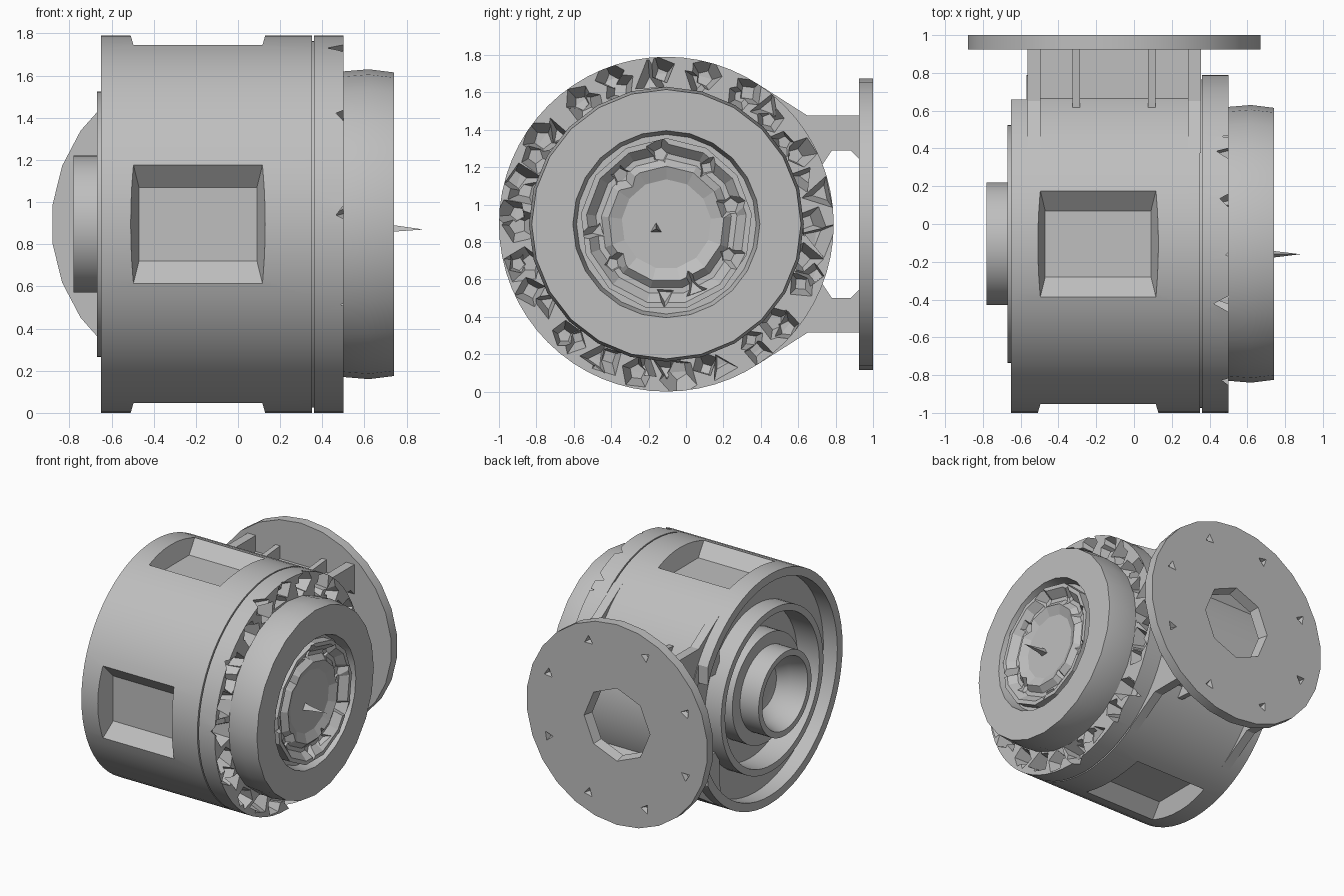
import bpy, bmesh, math, random
from mathutils import Matrix, Vector

random.seed(4)
if "Cube" in bpy.data.objects:
    bpy.data.objects.remove(bpy.data.objects["Cube"], do_unlink=True)

CY, CZ, FX = -0.105, 0.895, -0.105
AXIS = Matrix.Translation((0, CY, CZ))

steel = bpy.data.materials.new("grey_steel")
steel.use_nodes = True
GREY = (0.52, 0.52, 0.52, 1)
steel.diffuse_color = GREY
steel.node_tree.nodes["Principled BSDF"].inputs["Base Color"].default_value = GREY


def finish(name, bm):
    bmesh.ops.recalc_face_normals(bm, faces=bm.faces)
    mesh = bpy.data.meshes.new(name)
    bm.to_mesh(mesh)
    bm.free()
    mesh.materials.append(steel)
    ob = bpy.data.objects.new(name, mesh)
    bpy.context.collection.objects.link(ob)
    return ob


def lathe(name, profile, steps, matrix=AXIS):
    """Revolve (along, radius) points about the local x axis."""
    bm = bmesh.new()
    verts = [bm.verts.new((x, 0, r)) for x, r in profile]
    edges = [bm.edges.new(p) for p in zip(verts, verts[1:])]
    bmesh.ops.spin(bm, geom=verts + edges, cent=(0, 0, 0), axis=(1, 0, 0),
                   angle=math.tau, steps=steps, use_merge=True)
    bmesh.ops.remove_doubles(bm, verts=bm.verts, dist=1e-5)
    bm.transform(matrix)
    return finish(name, bm)


def slab(name, points, x0, x1):
    """Extrude a (y, z) outline along x."""
    bm = bmesh.new()
    face = bm.faces.new([bm.verts.new((x0, y, z)) for y, z in points])
    new = bmesh.ops.extrude_face_region(bm, geom=[face])["geom"]
    bmesh.ops.translate(bm, vec=(x1 - x0, 0, 0),
                        verts=[v for v in new if isinstance(v, bmesh.types.BMVert)])
    return finish(name, bm)


def cut(target, bm):
    cutter = finish("cutter", bm)
    cutter.hide_render = True
    mod = target.modifiers.new("cut", 'BOOLEAN')
    mod.operation, mod.solver, mod.object = 'DIFFERENCE', 'EXACT', cutter
    mod.use_self = True
    bpy.context.view_layer.objects.active = target
    bpy.ops.object.modifier_apply(modifier=mod.name)
    bpy.data.objects.remove(cutter, do_unlink=True)


def chip(target, count, x, radius, size, depth):
    """Cut a circle of uneven faceted sockets into a face square to x."""
    bm = bmesh.new()
    for i in range(count):
        angle = math.tau * (i + random.uniform(0, 0.5)) / count
        width = size * random.uniform(0.8, 1.15)
        place = (AXIS @ Matrix.Rotation(angle, 4, 'X')
                 @ Matrix.Translation((x, 0, radius + random.uniform(-0.02, 0.02)))
                 @ Matrix.Rotation(math.pi / 2 + random.uniform(-0.3, 0.3), 4, 'Y')
                 @ Matrix.Rotation(random.uniform(0, 6), 4, 'Z'))
        bmesh.ops.create_cone(bm, cap_ends=True, segments=random.choice((3, 4, 5)),
                              radius1=width * 0.4, radius2=width, depth=depth,
                              matrix=place)
    cut(target, bm)


def smooth(ob, angle=30):
    bpy.ops.object.select_all(action='DESELECT')
    ob.select_set(True)
    bpy.context.view_layer.objects.active = ob
    bpy.ops.object.shade_smooth_by_angle(angle=math.radians(angle))


# Drum with open left end: hub, inner collar and outer rim
drum = lathe("drum_housing", [
    (-0.55, 0), (-0.58, 0.18), (-0.66, 0.24), (-0.78, 0.28), (-0.78, 0.325),
    (-0.62, 0.325), (-0.62, 0.42), (-0.48, 0.42), (-0.48, 0.58), (-0.67, 0.58),
    (-0.67, 0.63), (-0.53, 0.63), (-0.53, 0.83), (-0.65, 0.83), (-0.65, 0.895),
    (0.35, 0.895), (0.35, 0.87), (0.37, 0.87), (0.37, 0)], 64)

# Tapered pockets on the front, top and bottom
for turn in (0, 90, 180):
    bm = bmesh.new()
    bmesh.ops.create_cube(bm, size=2)
    for v in bm.verts:
        outer = v.co.z > 0
        v.co = Vector((-0.19 + v.co.x * (0.335 if outer else 0.28),
                       v.co.y * (0.4 if outer else 0.175),
                       0.95 if outer else 0.76))
    bm.transform(AXIS @ Matrix.Rotation(math.radians(turn), 4, 'X'))
    cut(drum, bm)

# Rim cut away where it would foul the flange
bm = bmesh.new()
bmesh.ops.create_cube(bm, size=1, matrix=Matrix.Translation((-0.64, 0.83, CZ))
                      @ Matrix.Diagonal((0.14, 0.34, 2, 1)))
cut(drum, bm)
smooth(drum)

# Bolt ring with crowded, chipped sockets of uneven depth
ring = lathe("bolt_ring", [(0.36, 0), (0.36, 0.895), (0.5, 0.895), (0.5, 0)], 64)
chip(ring, 22, 0.46, 0.82, 0.11, 0.18)
chip(ring, 24, 0.46, 0.77, 0.1, 0.14)
smooth(ring, 20)

# End cap and its coarse, rough bore with a shallow centre
cap = lathe("end_cap", [(0.5, 0), (0.5, 0.725), (0.62, 0.735), (0.74, 0.72),
                        (0.74, 0.5), (0.66, 0.48), (0.66, 0)], 24)
smooth(cap)
collar = lathe("bore_collar", [(0.64, 0), (0.64, 0.46), (0.735, 0.46), (0.735, 0.43),
                               (0.68, 0.38), (0.68, 0.35), (0.72, 0.31), (0.69, 0.24),
                               (0.69, 0)], 13)
chip(collar, 9, 0.71, 0.36, 0.09, 0.09)
lathe("centre_pin", [(0.68, 0.035), (0.74, 0.02), (0.88, 0)], 3,
      Matrix.Translation((0, -0.16, 0.87)))

# Neck joining drum to flange: thin side walls, sunken plate and low ribs
under = [(0.4, 1.2), (0.72, 1.2), (0.78, 1.29), (0.88, 1.29), (0.93, 1.24)]
plate = under + [(0.93, 1.35), (0.4, 1.35)]
rib = under + [(0.93, 1.45), (0.6, 1.42), (0.4, 1.42)]
wall = under + [(0.93, 1.475), (0.65, 1.475), (0.377, 1.649)]
for side, sign in (("upper", 1), ("lower", -1)):
    def flip(points):
        return [(y, CZ + sign * (z - CZ)) for y, z in points]
    slab(side + "_neck_plate", flip(plate), FX - 0.42, FX + 0.42)
    for hand, s in (("right", -1), ("left", 1)):
        slab(f"{side}_{hand}_neck_wall", flip(wall), FX + s * 0.46, FX + s * 0.39)
        slab(f"{side}_{hand}_neck_rib", flip(rib), FX + s * 0.22, FX + s * 0.18)

# Mounting flange with a coarse port and small three-sided holes
TO_BACK = Matrix.Translation((FX, 0.925, CZ)) @ Matrix.Rotation(math.pi / 2, 4, 'Z')
flange = lathe("mounting_flange", [(0, 0), (0, 0.78), (0.075, 0.78), (0.075, 0)],
               26, TO_BACK)
bm = bmesh.new()
LIE = Matrix.Rotation(math.pi / 2, 4, 'Y')
bmesh.ops.create_cone(bm, cap_ends=True, segments=8, radius1=0.25, radius2=0.3,
                      depth=0.2, matrix=TO_BACK @ Matrix.Translation((0.04, 0, 0)) @ LIE)
for i in range(8):
    place = (TO_BACK @ Matrix.Rotation(math.tau * (i + 0.5) / 8, 4, 'X')
             @ Matrix.Translation((0.07, 0, 0.64)) @ LIE
             @ Matrix.Rotation(random.uniform(0, 6), 4, 'Z'))
    bmesh.ops.create_cone(bm, cap_ends=True, segments=3, radius1=0.02, radius2=0.055,
                          depth=0.06, matrix=place)
cut(flange, bm)
smooth(flange, 20)
